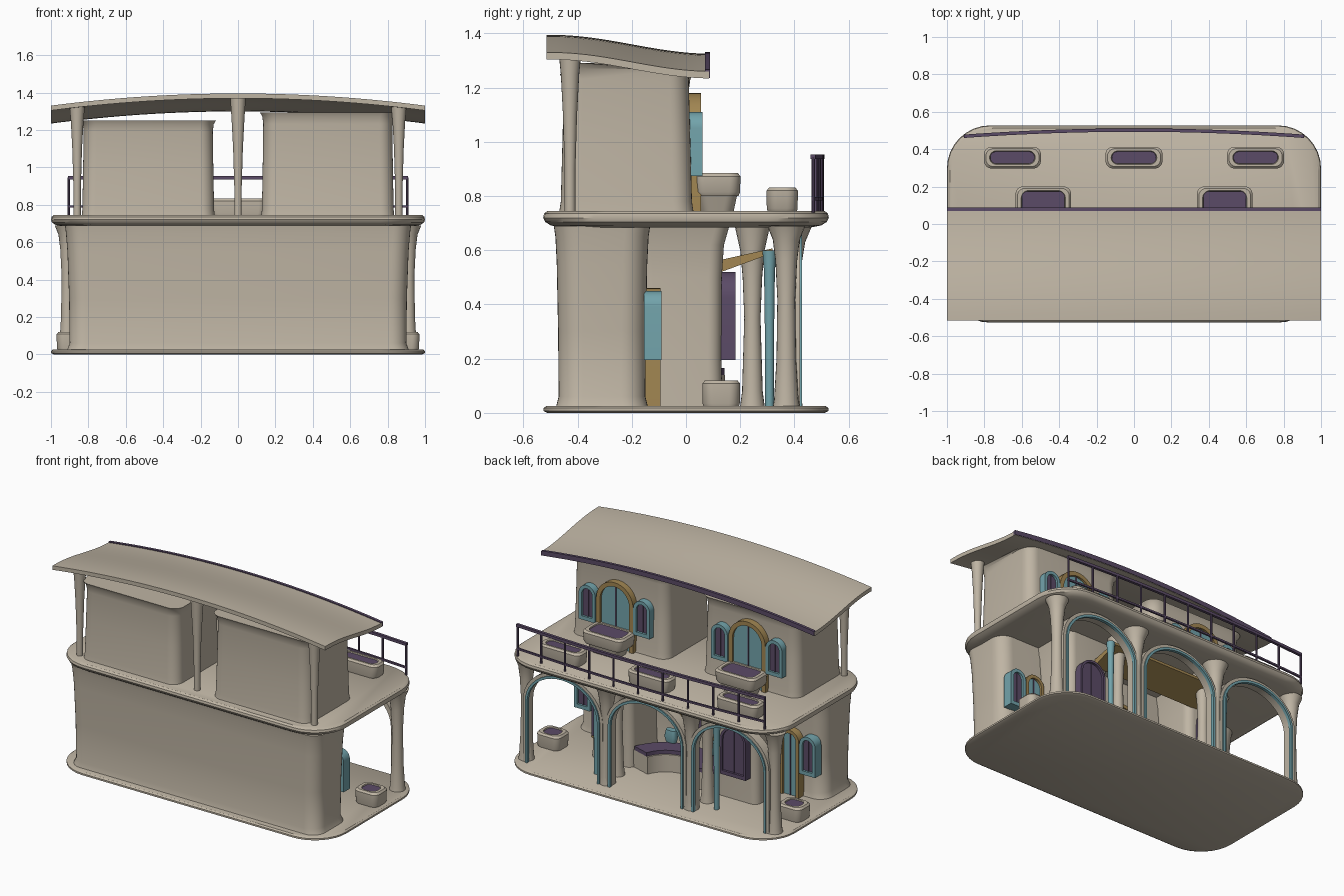
import bpy, bmesh, math
from math import sin, cos, pi

if "Cube" in bpy.data.objects:
    bpy.data.objects.remove(bpy.data.objects["Cube"])


def material(name, rgb):
    m = bpy.data.materials.new(name)
    m.diffuse_color = (*rgb, 1)
    m.use_nodes = True
    m.node_tree.nodes["Principled BSDF"].inputs["Base Color"].default_value = m.diffuse_color
    return m


CREAM = material("warm plaster", (0.52, 0.46, 0.37))
TEAL = material("teal trim", (0.17, 0.37, 0.41))
PURPLE = material("dark purple", (0.105, 0.07, 0.135))
GOLD = material("ochre gold", (0.36, 0.24, 0.085))


def loft(name, rings, mat, closed=False):
    """Skin a list of equal-length point loops, capping the ends unless closed."""
    bm = bmesh.new()
    vs = [[bm.verts.new(p) for p in ring] for ring in rings]
    n = len(vs[0])
    for i in range(len(vs) if closed else len(vs) - 1):
        a, b = vs[i], vs[(i + 1) % len(vs)]
        for j in range(n):
            k = (j + 1) % n
            bm.faces.new((a[j], a[k], b[k], b[j]))
    if not closed:
        bm.faces.new(vs[0])
        bm.faces.new(vs[-1])
    bmesh.ops.recalc_face_normals(bm, faces=bm.faces)
    me = bpy.data.meshes.new(name)
    bm.to_mesh(me)
    bm.free()
    me.materials.append(mat)
    ob = bpy.data.objects.new(name, me)
    bpy.context.collection.objects.link(ob)
    return ob


def rrect(cx, cy, z, hx, hy, r, n=8):
    """Rounded rectangle loop in plan."""
    r = min(r, hx, hy)
    pts = []
    for q, (sx, sy) in enumerate(((1, 1), (-1, 1), (-1, -1), (1, -1))):
        for i in range(n + 1):
            a = (q + i / n) * pi / 2
            pts.append((cx + sx * (hx - r) + r * cos(a), cy + sy * (hy - r) + r * sin(a), z))
    return pts


def block(name, cx, cy, r, rows, mat):
    return loft(name, [rrect(cx, cy, z, hx, hy, r) for z, hx, hy in rows], mat)


def column(name, x, y, rows, mat, n=20):
    return loft(name, [[(x + r * cos(2 * pi * i / n), y + r * sin(2 * pi * i / n), z)
                        for i in range(n)] for z, r in rows], mat)


def arch(cx, hw, z0, spring, z1, n=20):
    """Open arch path in x-z, from left foot over the crown to right foot."""
    pts = [(cx - hw, z0)]
    pts += [(cx - hw * cos(pi * i / n), spring + (z1 - spring) * sin(pi * i / n)) for i in range(n + 1)]
    return pts + [(cx + hw, z0)]


def band(name, cx, hw, z0, spring, z1, t, y0, y1, mat):
    """Flat-section arch strip, t wide, growing outward from the opening."""
    inner, outer = arch(cx, hw, z0, spring, z1), arch(cx, hw + t, z0, spring, z1 + t)
    return loft(name, [[(a[0], y0, a[1]), (a[0], y1, a[1]), (b[0], y1, b[1]), (b[0], y0, b[1])]
                       for a, b in zip(inner, outer)], mat)


def plate(name, cx, hw, z0, spring, z1, y0, y1, mat):
    p = arch(cx, hw, z0, spring, z1)
    return loft(name, [[(x, y, z) for x, z in p] for y in (y0, y1)], mat)


def box(name, x0, x1, y0, y1, z0, z1, mat):
    return loft(name, [[(x0, y0, z), (x1, y0, z), (x1, y1, z), (x0, y1, z)] for z in (z0, z1)], mat)


def window(name, cx, hw, z0, z1, y0, y1, frame, glass, t=0.022):
    spring = z1 - hw
    band(name + "_frame", cx, hw - t, z0, spring, z1 - t, t, y0, y1, frame)
    plate(name + "_pane", cx, hw - t, z0, spring, z1 - t, y0, y1 - 0.015, glass)
    box(name + "_mullion", cx - 0.004, cx + 0.004, y1 - 0.02, y1 - 0.01, z0, z1 - t, PURPLE)
    if frame != GOLD:
        box(name + "_sill", cx - hw, cx + hw, y0, y1, z0 - 0.015, z0 + 0.01, frame)


def planter(name, cx, cy, hx, hy, z0, z1, foot=0.92):
    e = 0.034
    block(name, cx, cy, 0.04, [(z0, hx * foot, hy * foot), (z0 + 0.015, hx * 0.98, hy * 0.98),
                               (z1 - 0.012, hx, hy), (z1, hx - 0.01, hy - 0.01),
                               (z1, hx - e + 0.004, hy - e + 0.012),
                               (z1 - 0.02, hx - e, hy - e + 0.008)], CREAM)
    block(name + "_soil", cx, cy, 0.03, [(z1 - 0.03, hx - e, hy - e + 0.008),
                                         (z1 - 0.006, hx - e, hy - e + 0.008)], PURPLE)


def roof_z(x, y):
    return 1.36 + 0.035 * cos(pi * (y + 0.5) / 0.6) - 0.065 * x * x


# Ground slab and upper floor slab
block("ground_slab", 0, 0, 0.23, [(0, 0.985, 0.512), (0.007, 1, 0.525), (0.018, 1, 0.525), (0.026, 0.99, 0.515)], CREAM)
block("upper_floor", 0, 0, 0.23, [(0.685, 0.94, 0.465), (0.692, 0.975, 0.5), (0.705, 0.995, 0.52), (0.72, 1, 0.527),
                                  (0.735, 0.997, 0.524), (0.745, 0.985, 0.512)], CREAM)

# Lower storey: long front body and two inner rooms
block("lower_body", 0, -0.31, 0.09, [(0.02, 0.915, 0.17), (0.06, 0.9, 0.16), (0.3, 0.903, 0.162),
                                     (0.55, 0.912, 0.167), (0.65, 0.92, 0.172), (0.69, 0.925, 0.178)], CREAM)
for s in (-1, 1):
    block("inner_room", s * 0.46, -0.02, 0.05, [(0.02, 0.155, 0.155), (0.2, 0.15, 0.15), (0.5, 0.15, 0.152),
                                                (0.62, 0.158, 0.16), (0.69, 0.175, 0.18)], CREAM)
    # Lower doors and windows
    window("inner_window", s * 0.47, 0.095, 0.21, 0.52, 0.12, 0.182, PURPLE, PURPLE, 0.015)
    window("side_door", s * 0.69, 0.07, 0.02, 0.46, -0.155, -0.095, GOLD, TEAL)
    window("side_window", s * 0.825, 0.058, 0.21, 0.45, -0.155, -0.09, TEAL, PURPLE)
    planter("ground_planter", s * 0.885, 0.13, 0.085, 0.07, 0.02, 0.12)
    # Columns of the arcade
    column("corner_column", s * 0.91, 0.37, [(0.02, 0.05), (0.05, 0.045), (0.2, 0.036), (0.42, 0.033), (0.56, 0.04),
                                             (0.64, 0.05), (0.69, 0.07)], CREAM)
    column("arcade_column", s * 0.31, 0.385, [(0.02, 0.046), (0.08, 0.038), (0.4, 0.032), (0.54, 0.04),
                                              (0.63, 0.055), (0.69, 0.08)], CREAM)
    column("canopy_column", s * 0.33, 0.245, [(0.02, 0.046), (0.08, 0.038), (0.35, 0.03), (0.5, 0.036),
                                              (0.6, 0.045), (0.69, 0.065)], CREAM)
    column("teal_post", s * 0.44, 0.308, [(0.02, 0.016), (0.3, 0.017), (0.52, 0.02), (0.6, 0.026)], TEAL)

# Three arches with teal trim
for cx, hw in ((-0.61, 0.262), (0, 0.265), (0.61, 0.262)):
    band("arch_rib", cx, hw, 0.02, 0.43, 0.648, 0.03, 0.355, 0.42, CREAM)
    band("arch_trim", cx, hw - 0.006, 0.02, 0.43, 0.642, 0.016, 0.408, 0.428, TEAL)

# Sloping gold canopy over the alcove
loft("canopy", [[(x, 0.13, 0.52), (x, 0.32, 0.59), (x, 0.32, 0.607), (x, 0.13, 0.565)] for x in (-0.42, 0.42)], GOLD)


# Curved alcove bench, cushion and window
def arc_seat(name, r0, r1, z0, z1, mat):
    rings = []
    for i in range(25):
        a = pi * (1.1 + 0.8 * i / 24)
        rings.append([(r * cos(a), 0.2 + r * 0.95 * sin(a), z) for r, z in ((r0, z0), (r1, z0), (r1, z1), (r0, z1))])
    loft(name, rings, mat)


arc_seat("bench", 0.19, 0.34, 0.02, 0.14, CREAM)
arc_seat("bench_cushion", 0.2, 0.32, 0.14, 0.165, PURPLE)
window("alcove_window", 0, 0.13, 0.24, 0.52, -0.155, -0.1, GOLD, PURPLE)
for x in (-0.16, 0.16):
    block("pillow", x, -0.075, 0.02, [(0.165, 0.035, 0.02), (0.2, 0.042, 0.026), (0.245, 0.035, 0.02)], TEAL)

# Upper rooms, trimmed to stay below the curved roof
for s, top in ((-1, 1.25), (1, 1.292)):
    ob = block("upper_room", s * 0.48, -0.22, 0.07, [(0.74, 0.355, 0.248), (0.78, 0.352, 0.242), (1.0, 0.348, 0.236),
                                                     (top - 0.06, 0.345, 0.23), (top - 0.02, 0.35, 0.236),
                                                     (top, 0.362, 0.246)], CREAM)
    for v in ob.data.vertices:
        v.co.z = min(v.co.z, roof_z(v.co.x, v.co.y) - 0.022)
    window("upper_door", s * 0.485, 0.135, 0.745, 1.18, -0.01, 0.055, GOLD, TEAL, 0.028)
    for dx in (-0.2, 0.2):
        window("upper_window", s * 0.485 + dx, 0.06, 0.89, 1.11, -0.01, 0.06, TEAL, PURPLE)
    # Raised planter on a tapered foot, in front of each door
    block("planter_foot", s * 0.485, 0.115, 0.04, [(0.74, 0.1, 0.06), (0.81, 0.125, 0.075)], CREAM)
    planter("raised_planter", s * 0.485, 0.115, 0.148, 0.086, 0.8, 0.885)

# Balcony planters
for x in (-0.65, 0, 0.65):
    planter("balcony_planter", x, 0.355, 0.152, 0.058, 0.74, 0.832)

# Bowed balcony railing
rail_y = lambda x: 0.512 - 0.033 * (x / 0.91) ** 2
for z, h in ((0.945, 0.009), (0.79, 0.006)):
    rings = []
    for i in range(25):
        x = -0.91 + 1.82 * i / 24
        y = rail_y(x) - 0.01
        rings.append([(x, y - h, z - h), (x, y + h, z - h), (x, y + h, z + h), (x, y - h, z + h)])
    loft("hand_rail", rings, PURPLE)
for i in range(11):
    x = -0.905 + 1.81 * i / 10
    column("rail_post", x, rail_y(x) - 0.01, [(0.74, 0.007), (0.945, 0.007)], PURPLE, 8)

# Roof posts along the front
for x in (-0.86, 0, 0.86):
    column("roof_post", x, -0.428, [(0.74, 0.02), (0.9, 0.02), (1.1, 0.026), (1.25, 0.034),
                                    (roof_z(x, -0.428) - 0.012, 0.042)], CREAM)

# Curved roof sheet and purple gutter on its back edge
rings = []
for i in range(33):
    x = -1 + i / 16
    ys = [-0.515 + 0.6 * j / 16 for j in range(17)]
    rings.append([(x, y, roof_z(x, y)) for y in ys] + [(x, y, roof_z(x, y) - 0.026) for y in reversed(ys)])
loft("roof", rings, CREAM)
rings = []
for i in range(33):
    x = -1 + i / 16
    z = roof_z(x, 0.08)
    rings.append([(x, 0.07, z - 0.024), (x, 0.088, z - 0.024), (x, 0.088, z + 0.006), (x, 0.07, z + 0.006)])
loft("roof_gutter", rings, PURPLE)

# Smooth shading with crisp edges
for ob in bpy.context.scene.objects:
    ob.select_set(True)
    bpy.context.view_layer.objects.active = ob
bpy.ops.object.shade_smooth_by_angle(angle=math.radians(35))
